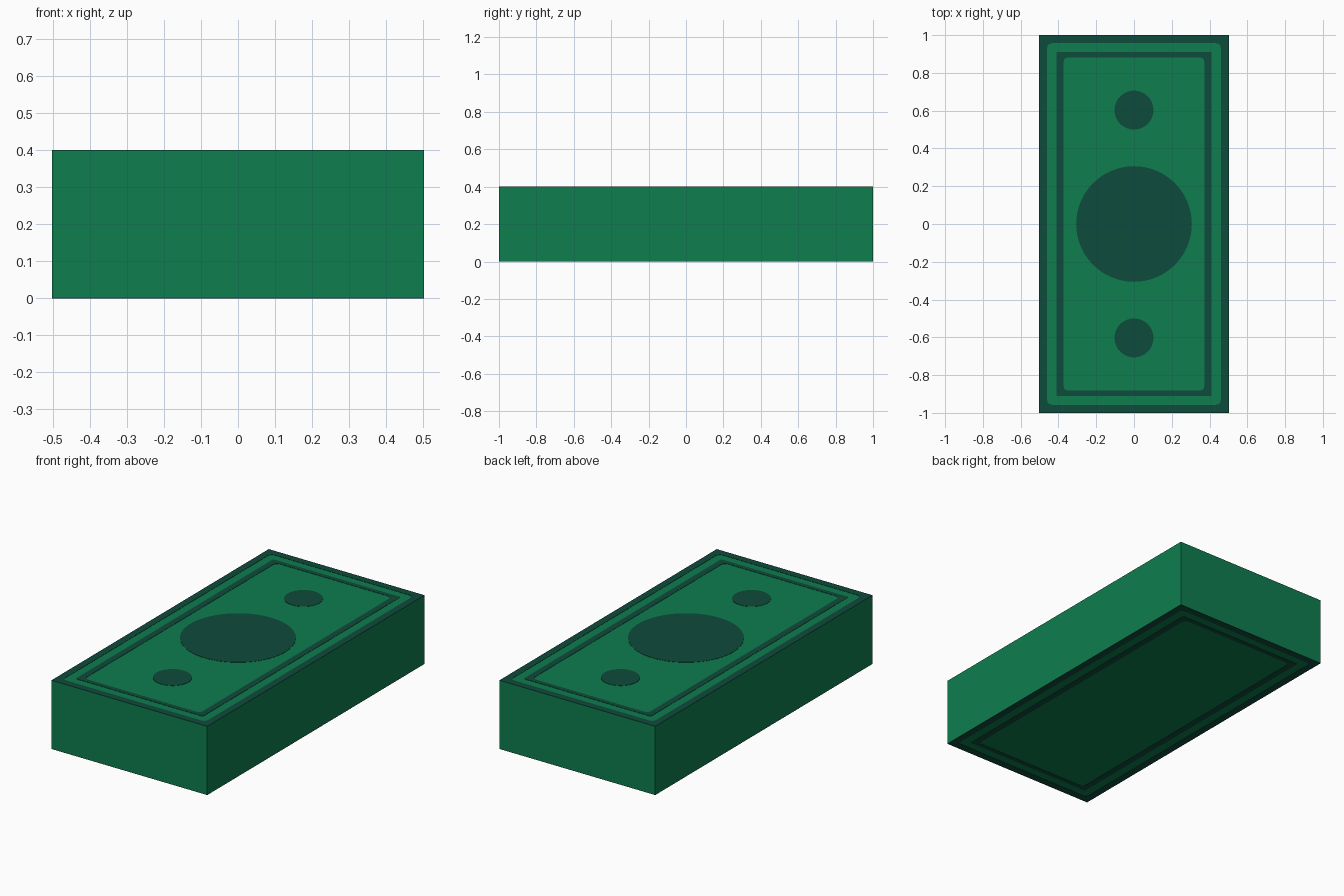
import bpy, bmesh, math

if "Cube" in bpy.data.objects:
    bpy.data.objects.remove(bpy.data.objects["Cube"])

def material(name, color):
    m = bpy.data.materials.new(name)
    m.diffuse_color = (*color, 1)
    m.use_nodes = True
    m.node_tree.nodes["Principled BSDF"].inputs["Base Color"].default_value = m.diffuse_color
    return m

GREEN = material("note green", (0.0044, 0.205, 0.076))
DARK = material("dark green ink", (0.0048, 0.069, 0.045))

HX, HY, H = 0.502, 1.0, 0.4     # half width, half length, height
T = 0.0015                      # ink plate thickness

def finish(name, bm, mat):
    bmesh.ops.remove_doubles(bm, verts=bm.verts, dist=1e-5)
    bmesh.ops.recalc_face_normals(bm, faces=bm.faces)
    me = bpy.data.meshes.new(name)
    bm.to_mesh(me)
    bm.free()
    me.materials.append(mat)
    ob = bpy.data.objects.new(name, me)
    bpy.context.collection.objects.link(ob)
    return ob

def round_rect(hx, hy, r, n=3):
    """Rectangle outline with rounded corners."""
    pts = []
    for i, (sx, sy) in enumerate(((1, 1), (-1, 1), (-1, -1), (1, -1))):
        for k in range(n + 1):
            a = math.pi / 2 * (i + k / n)
            pts.append((sx * (hx - r) + r * math.cos(a),
                        sy * (hy - r) + r * math.sin(a)))
    return pts

def frame(name, outer, inner, z0, z1):
    """Thin closed ring between two outlines."""
    bm = bmesh.new()
    loops = [[bm.verts.new((x, y, z)) for x, y in pts]
             for pts, z in ((outer, z0), (outer, z1), (inner, z1), (inner, z0))]
    n = len(outer)
    for a in range(4):
        p, q = loops[a], loops[(a + 1) % 4]
        for i in range(n):
            j = (i + 1) % n
            bm.faces.new((p[i], p[j], q[j], q[i]))
    finish(name, bm, DARK)

def disc(name, radius, y):
    """Thin printed disc on the top face."""
    bm = bmesh.new()
    bmesh.ops.create_cone(bm, cap_ends=True, segments=64, radius1=radius,
                          radius2=radius, depth=T)
    bmesh.ops.translate(bm, verts=bm.verts, vec=(0, y, H - T / 2))
    finish(name, bm, DARK)

# stack of paper
bm = bmesh.new()
bmesh.ops.create_cube(bm, size=1)
bmesh.ops.scale(bm, verts=bm.verts, vec=(2 * HX, 2 * HY, H - 2 * T))
bmesh.ops.translate(bm, verts=bm.verts, vec=(0, 0, H / 2))
finish("paper_stack", bm, GREEN)

# printed borders on both faces
for side, z0, z1 in (("top", H - T, H), ("bottom", 0, T)):
    frame(side + "_outer_border", round_rect(HX, HY, 0.0),
          round_rect(0.46, 0.957, 0.025), z0, z1)
    frame(side + "_inner_border", round_rect(0.41, 0.91, 0.005),
          round_rect(0.373, 0.882, 0.025), z0, z1)

# printed discs
disc("centre_disc", 0.306, 0)
for name, y in (("front_disc", -0.603), ("back_disc", 0.603)):
    disc(name, 0.103, y)
